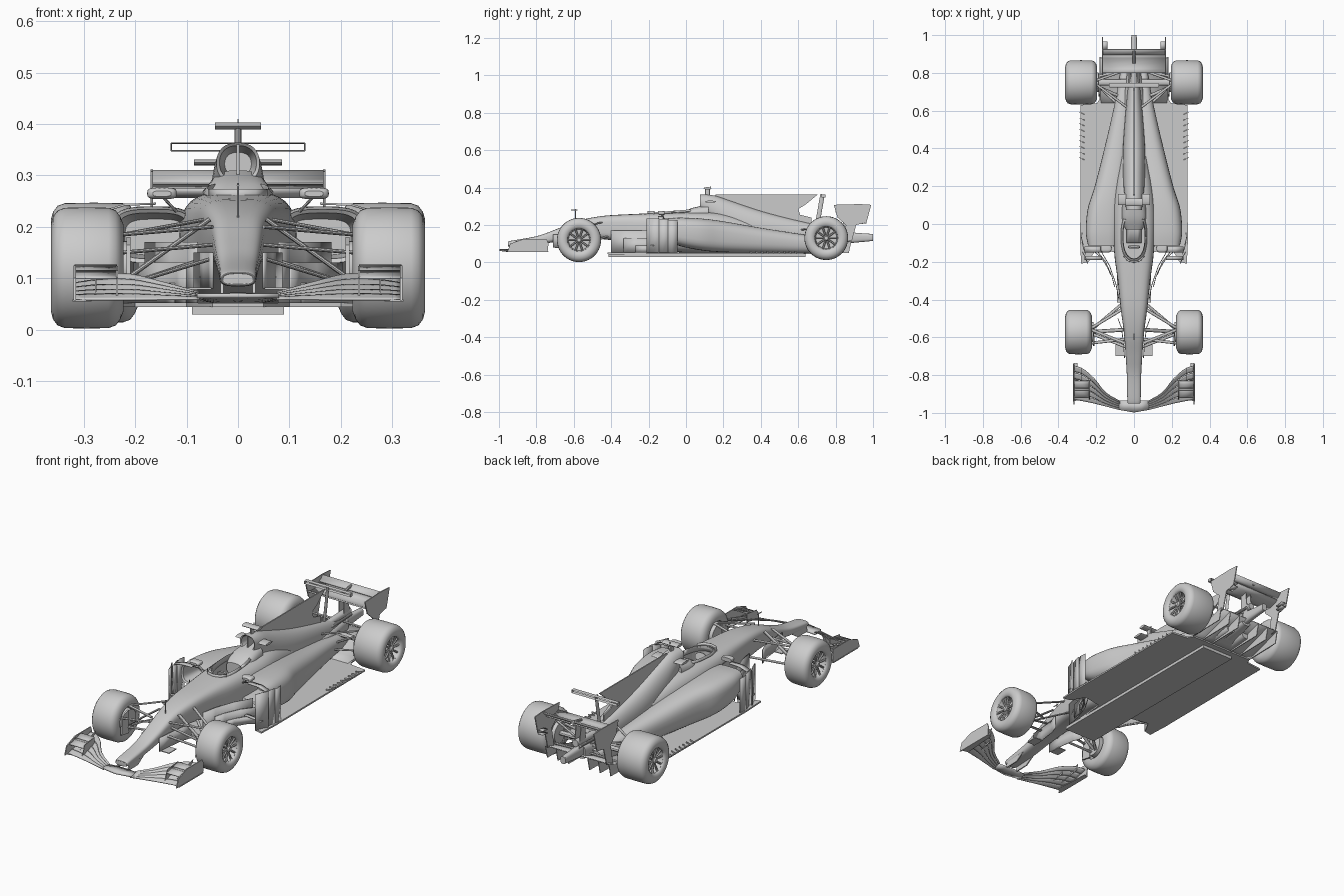
import bpy, bmesh
from math import sin, cos, pi, copysign
from mathutils import Vector


def make(name, verts, faces, mirror=False, thick=0):
    me = bpy.data.meshes.new(name)
    me.from_pydata([tuple(v) for v in verts], [], faces)
    bm = bmesh.new()
    bm.from_mesh(me)
    bmesh.ops.recalc_face_normals(bm, faces=bm.faces)
    bm.to_mesh(me)
    bm.free()
    ob = bpy.data.objects.new(name, me)
    bpy.context.collection.objects.link(ob)
    if thick:
        m = ob.modifiers.new("thickness", 'SOLIDIFY')
        m.thickness, m.offset = thick, 0
    if mirror:
        m = ob.modifiers.new("mirror", 'MIRROR')
        m.use_mirror_merge = False
    return ob


def bridge(name, rings, mirror=False, caps=True):
    n = len(rings[0])
    faces = [(i*n+j, i*n+(j+1) % n, (i+1)*n+(j+1) % n, (i+1)*n+j)
             for i in range(len(rings)-1) for j in range(n)]
    if caps:
        faces += [tuple(range(n)), tuple(range((len(rings)-1)*n, len(rings)*n))]
    return make(name, [p for r in rings for p in r], faces, mirror)


def smooth_path(s, steps=5):
    out = []
    for i in range(len(s)-1):
        a, b, c, d = s[max(i-1, 0)], s[i], s[i+1], s[min(i+2, len(s)-1)]
        for k in range(steps):
            t = k/steps
            out.append([q+.5*t*(r-p+t*(2*p-5*q+4*r-w+t*(3*(q-r)+w-p)))
                        for p, q, r, w in zip(a, b, c, d)])
    return out+[s[-1]]


def loft(name, sections, inlet=(), mirror=False, n=32):
    """Sections: y, centre x, half width, bottom z, top z, squareness."""
    rings = []
    for y, cx, hw, z0, z1, e in list(inlet)+smooth_path(sections):
        ring = []
        for k in range(n):
            c, s = cos(2*pi*k/n), sin(2*pi*k/n)
            ring.append((cx+hw*copysign(abs(c)**(2/e), c), y,
                         (z0+z1)/2+(z1-z0)/2*copysign(abs(s)**(2/e), s)))
        rings.append(ring)
    return bridge(name, rings, mirror)


def sheet(name, rows, thick=.004, mirror=False):
    n = len(rows[0])
    faces = [(i*n+j, i*n+j+1, (i+1)*n+j+1, (i+1)*n+j)
             for i in range(len(rows)-1) for j in range(n-1)]
    return make(name, [p for r in rows for p in r], faces, mirror, thick)


def plate(name, pts, axis, lo, hi, mirror=False):
    put = (lambda p, h: (h, p[0], p[1])) if axis == 'x' else (lambda p, h: (p[0], p[1], h))
    return bridge(name, [[put(p, h) for p in pts] for h in (lo, hi)], mirror)


def box(name, x, y, z, mirror=False):
    return plate(name, [(x[0], y[0]), (x[1], y[0]), (x[1], y[1]), (x[0], y[1])], 'z', *z, mirror)


def rod(name, a, b, r, chord=1, mirror=False, n=10):
    a, b = Vector(a), Vector(b)
    d = (b-a).normalized()
    u = Vector((0, 1, 0)) if abs(d.y) < .85 else Vector((1, 0, 0))
    u = (u-d*u.dot(d)).normalized()
    v = d.cross(u)
    return bridge(name, [[p+u*(r*chord*cos(2*pi*k/n))+v*(r*sin(2*pi*k/n)) for k in range(n)]
                         for p in (a, b)], mirror)


def lathe(name, profile, y, z, n=56, caps=True):
    return bridge(name, [[(x, y+r*cos(2*pi*k/n), z+r*sin(2*pi*k/n)) for k in range(n)]
                         for x, r in profile], True, caps)


def sym(half):
    return half+[(-x, y) for x, y in reversed(half)]


# Wheels: tyre, rim, spokes, nut and brake drum
for tag, y, z, x0, x1, R in (("front", -.572, .12, .225, .364, .118), ("rear", .75, .13, .197, .364, .117)):
    lathe(tag+"_tyre", [(x0+.04, .06), (x0, .066), (x0-.002, .085), (x0+.004, R-.018), (x0+.013, R-.006),
                        (x0+.027, R-.001), ((x0+x1)/2, R), (x1-.027, R-.001), (x1-.013, R-.006),
                        (x1-.004, R-.018), (x1, .085), (x1-.004, .068), (x1-.01, .062), (x1-.04, .056)], y, z, caps=False)
    lathe(tag+"_rim", [(x1-.05, .003), (x1-.045, .058), (x1-.012, .061), (x1-.012, .063), (x1-.05, .063)], y, z)
    for k in range(10):
        a = 2*pi*k/10
        rod(tag+"_spoke", (x1-.022, y+.012*cos(a), z+.012*sin(a)),
            (x1-.018, y+.06*cos(a), z+.06*sin(a)), .005, mirror=True, n=6)
    lathe(tag+"_wheel_nut", [(x1-.05, .016), (x1-.014, .015), (x1-.008, .01)], y, z, 16)
    lathe(tag+"_brake_drum", [(x0-.012, .03), (x0-.01, .052), (x0+.06, .056)], y, z, 32)
    plate(tag+"_brake_duct", [(y-.075, z-.05), (y-.02, z-.06), (y-.02, z+.06), (y-.065, z+.045)],
          'x', x0-.016, x0-.008, True)

# Nose and survival cell with cockpit opening
chassis = loft("nose_and_chassis", [
    (-.95, 0, .028, .09, .108, 2.5), (-.935, 0, .035, .084, .116, 3), (-.8, 0, .038, .092, .14, 3.2),
    (-.7, 0, .044, .11, .175, 3.4), (-.58, 0, .053, .125, .222, 3.6), (-.45, 0, .07, .125, .248, 3.8),
    (-.3, 0, .086, .1, .258, 3.8), (-.15, 0, .105, .065, .264, 3.6), (.05, 0, .115, .05, .27, 3.2),
    (.2, 0, .1, .05, .262, 2.8), (.36, 0, .07, .06, .22, 2.4)])
oval = [(.058*cos(2*pi*k/32), -.065+.12*copysign(abs(sin(2*pi*k/32))**.75, sin(2*pi*k/32))) for k in range(32)]
cutter = plate("cockpit_cutter", oval, 'z', .15, .42)
cutter.hide_render = True
cutter.hide_viewport = True
cut = chassis.modifiers.new("cockpit_opening", 'BOOLEAN')
cut.operation, cut.object = 'DIFFERENCE', cutter
sheet("cockpit_rim", [[(x*s, (y+.065)*s-.065, z+.02*(y+.185)/.24) for x, y in oval+oval[:1]]
                      for s, z in ((1.0, .24), (1.03, .264), (1.16, .256))], .005)
loft("headrest", [(-.03, 0, .045, .2, .262, 3), (.03, 0, .065, .2, .29, 3), (.12, 0, .06, .2, .31, 2.6)])
sheet("seat", [[(x, y, z) for x in (-.04, -.02, .02, .04)] for y, z in ((-.1, .165), (-.02, .17), (.02, .25))], .008)
rod("steering_wheel", (0, -.125, .235), (0, -.118, .237), .022, 1.5)
sheet("windscreen", [[(.06*sin(a), -.15-.055*cos(a), z) for a in (-1.2, -.6, 0, .6, 1.2)] for z in (.252, .274)], .003)
rod("pitot_mast", (0, -.59, .215), (0, -.59, .285), .0025)
rod("pitot_tube", (0, -.615, .28), (0, -.58, .28), .0025)

# Engine cover with air intake, fin and camera
loft("engine_cover", [
    (.075, 0, .042, .285, .364, 2.3), (.15, 0, .05, .21, .358, 2.2), (.25, 0, .058, .12, .325, 2.1),
    (.4, 0, .058, .09, .275, 2.1), (.55, 0, .048, .08, .235, 2.1), (.7, 0, .035, .08, .2, 2.1),
    (.85, 0, .021, .1, .165, 2.6), (1.0, 0, .014, .115, .152, 3)],
    inlet=[(.15, 0, .026, .3, .345, 2.3), (.08, 0, .036, .291, .358, 2.3)])
plate("intake_divider", [(.078, .29), (.14, .29), (.14, .36), (.078, .36)], 'x', -.003, .003)
plate("engine_fin", [(.13, .34), (.16, .364), (.705, .364), (.64, .31), (.6, .285), (.61, .255), (.67, .24), (.67, .18), (.3, .22)],
      'x', -.003, .003)
rod("camera_mast", (0, .115, .355), (0, .115, .395), .007, 2)
rod("camera_bar", (-.045, .115, .396), (.045, .115, .396), .007, 3)
rod("antenna", (0, .13, .39), (0, .13, .41), .0015)
rod("intake_winglet", (.035, .13, .325), (.086, .13, .325), .006, 5, True)
rod("t_wing_mast", (0, .70, .19), (0, .73, .364), .004, 3)
for z in (.348, .363):
    rod("t_wing_blade", (-.13, .735, z), (.13, .735, z), .0016, 7)
rod("t_wing_tip", (.13, .735, .348), (.13, .735, .363), .0016, 7, True)
rod("exhaust_pipe", (0, .72, .175), (0, .9, .182), .017, n=20)
rod("wastegate_pipe", (.024, .72, .165), (.022, .89, .17), .007, mirror=True)
box("tail_lamp", (-.01, .01), (.985, 1.0), (.117, .15))

# Sidepods with inlets
loft("sidepod", [
    (-.115, .165, .078, .13, .234, 3.4), (-.04, .165, .09, .09, .24, 3.2), (.08, .153, .092, .065, .235, 3),
    (.2, .128, .08, .055, .22, 2.8), (.4, .092, .065, .05, .185, 2.5), (.62, .06, .046, .05, .15, 2.4),
    (.8, .048, .025, .06, .12, 2.3)],
    inlet=[(.0, .16, .06, .145, .215, 3.4), (-.11, .165, .07, .138, .227, 3.4)], mirror=True)
rod("mirror_stalk", (.12, -.12, .23), (.15, -.13, .262), .003, 2, True)
loft("mirror", [(-.15, .148, .018, .259, .27, 3), (-.14, .148, .028, .254, .276, 3.5), (-.115, .148, .028, .255, .275, 4)], mirror=True)

# Floor, plank, slots and diffuser
plate("floor", sym([(.05, -.42), (.085, -.32), (.1, -.15), (.2, -.13), (.24, -.2), (.28, -.21), (.285, -.1),
                    (.282, .63), (.195, .64), (.178, .67)]), 'z', .044, .052)
box("plank", (-.09, .09), (-.415, .64), (.029, .045))
for k in range(9):
    y = .34+.03*k
    sheet("floor_edge_fin", [[(.262, y, z), (.29, y+.012, z)] for z in (.05, .058)], .003, True)
sheet("diffuser", [[(x, y, z) for x in (-w, -.06, .06, w)] for y, z, w in
                   ((.63, .048, .175), (.7, .058, .178), (.79, .085, .18), (.88, .115, .18))], .005)
for x in (.06, .12, .18):
    plate("diffuser_strake", [(.66, .046), (.87, .05), (.885, .115), (.7, .06)], 'x', x-.002, x+.002, True)
loft("gearbox_fairing", [(.5, 0, .075, .05, .15, 3), (.7, 0, .05, .06, .16, 3), (.86, 0, .028, .09, .16, 3)])

# Barge boards and sidepod vanes
for k in range(3):
    d = .022*k
    sheet("barge_board", [[(.08+d, -.4+3*d, z), (.095+d, -.32+2*d, z), (.13+d, -.22+d, z), (.18+d, -.135, z)]
                          for z in (.052, .17-d*1.8)], .004, True)
for k, y in enumerate((-.21, -.16, -.11)):
    sheet("sidepod_vane", [[(.245+.012*k, y, z), (.258+.01*k, y+.035, z), (.275, y+.065, z)]
                           for z in (.05, .14, .235-.004*k)], .004, True)
sheet("vane_bridge", [[(.16, y, .245), (.22, y, .243), (.262, y, .23)] for y in (-.15, -.12)], .004, True)
sheet("vane_lower_bridge", [[(.17, y, .10), (.262, y, .09)] for y in (-.19, -.17)], .004, True)
sheet("nose_turning_vane", [[(.05, -.71, z), (.055, -.64, z), (.066, -.55, z), (.085, -.5, z)] for z in (.08, .15)], .004, True)
box("turning_vane_foot", (.052, .098), (-.7, -.64), (.078, .082), True)

# Suspension arms
for a, b, r in (((.06, -.45, .215), (.225, -.55, .185), .004), ((.05, -.63, .2), (.225, -.56, .185), .004),
                ((.06, -.42, .14), (.225, -.56, .085), .004), ((.045, -.65, .14), (.225, -.58, .085), .004),
                ((.055, -.56, .215), (.215, -.57, .1), .005), ((.05, -.61, .165), (.225, -.63, .15), .004)):
    rod("front_suspension_arm", a, b, r, 2, True)
for a, b, r in (((.04, .62, .175), (.2, .74, .19), .004), ((.03, .82, .16), (.2, .76, .19), .004),
                ((.05, .6, .11), (.2, .74, .085), .004), ((.03, .82, .11), (.2, .78, .085), .004),
                ((.04, .66, .1), (.2, .73, .175), .005), ((.03, .75, .13), (.2, .75, .13), .01)):
    rod("rear_suspension_arm", a, b, r, 1.7, True)

# Front wing: neutral centre, four stacked flaps, endplates, cascades, pylons
sheet("front_wing_centre", [[(x, y, .064+.004*(1-abs(x)/.08)) for x in (-.08, -.04, 0, .04, .08)]
                            if y > -.96 else [(x, y-.014*(1-abs(x)/.08), .066) for x in (-.08, -.04, 0, .04, .08)]
                            for y in (-.984, -.935)], .009)
span = smooth_path([(.075, -.985, -.935, .072), (.15, -.965, -.89, .092), (.21, -.95, -.815, .106),
                    (.27, -.938, -.762, .106), (.316, -.93, -.745, .098)], 3)
for k in range(5):
    rows = []
    for x, le, te, top in span:
        ts = [(k+f)/5 for f in (0, .3, .6, .86)]
        rows.append([(x, le+(te-le)*t, .06+(top-.06)*(t**1.2+.1*(f-.3))) for t, f in zip(ts, (0, .2, .6, 1))])
    sheet("front_wing_flap", rows, .004, True)
plate("front_wing_endplate", [(-.955, .057), (-.74, .057), (-.735, .1), (-.745, .125), (-.87, .125), (-.94, .1)],
      'x', .315, .32, True)
plate("endplate_footplate", [(.285, -.93), (.322, -.94), (.322, -.74), (.3, -.735)], 'z', .055, .059, True)
for k in range(2):
    y, z = -.92+.04*k, .1+.01*k
    sheet("cascade_winglet", [[(x, y, z), (x, y+.03, z+.004), (x, y+.05, z+.015)] for x in (.235, .275, .318)], .003, True)
plate("cascade_fence", [(-.93, .066), (-.83, .08), (-.83, .124), (-.91, .115)], 'x', .234, .237, True)
plate("flap_fence", [(-.9, .066), (-.77, .09), (-.76, .12), (-.86, .09)], 'x', .275, .278, True)
plate("nose_pylon", [(-.94, .064), (-.86, .066), (-.8, .105), (-.93, .1)], 'x', .028, .034, True)

# Rear wing: main plane, flap, endplates and supports
sheet("rear_wing_main_plane", [[(x, y, z) for x in (-.165, 0, .165)] for y, z in
                               ((.8, .272), (.82, .262), (.85, .26), (.88, .268), (.9, .28))], .007)
sheet("rear_wing_flap", [[(x, y, z) for x in (-.165, 0, .165)] for y, z in
                         ((.895, .286), (.91, .291), (.925, .309))], .004)
plate("rear_wing_endplate", [(.79, .308), (.93, .312), (.99, .308), (.975, .25), (.965, .215), (.91, .2), (.885, .11),
                             (.835, .1), (.855, .2), (.81, .24)], 'x', .165, .17, True)
plate("rear_wing_support", [(.84, .14), (.89, .14), (.875, .265), (.84, .262)], 'x', .012, .016, True)
for z in (.205, .225):
    sheet("endplate_louvre", [[(x, .92, z), (x, .965, z+.006)] for x in (.14, .168)], .003, True)
rod("drs_actuator", (0, .85, .285), (0, .92, .3), .007)

# Shading
bpy.ops.object.select_all(action='DESELECT')
for ob in bpy.context.scene.objects:
    if ob is not cutter:
        ob.select_set(True)
bpy.context.view_layer.objects.active = chassis
bpy.ops.object.shade_smooth_by_angle(angle=.6)
